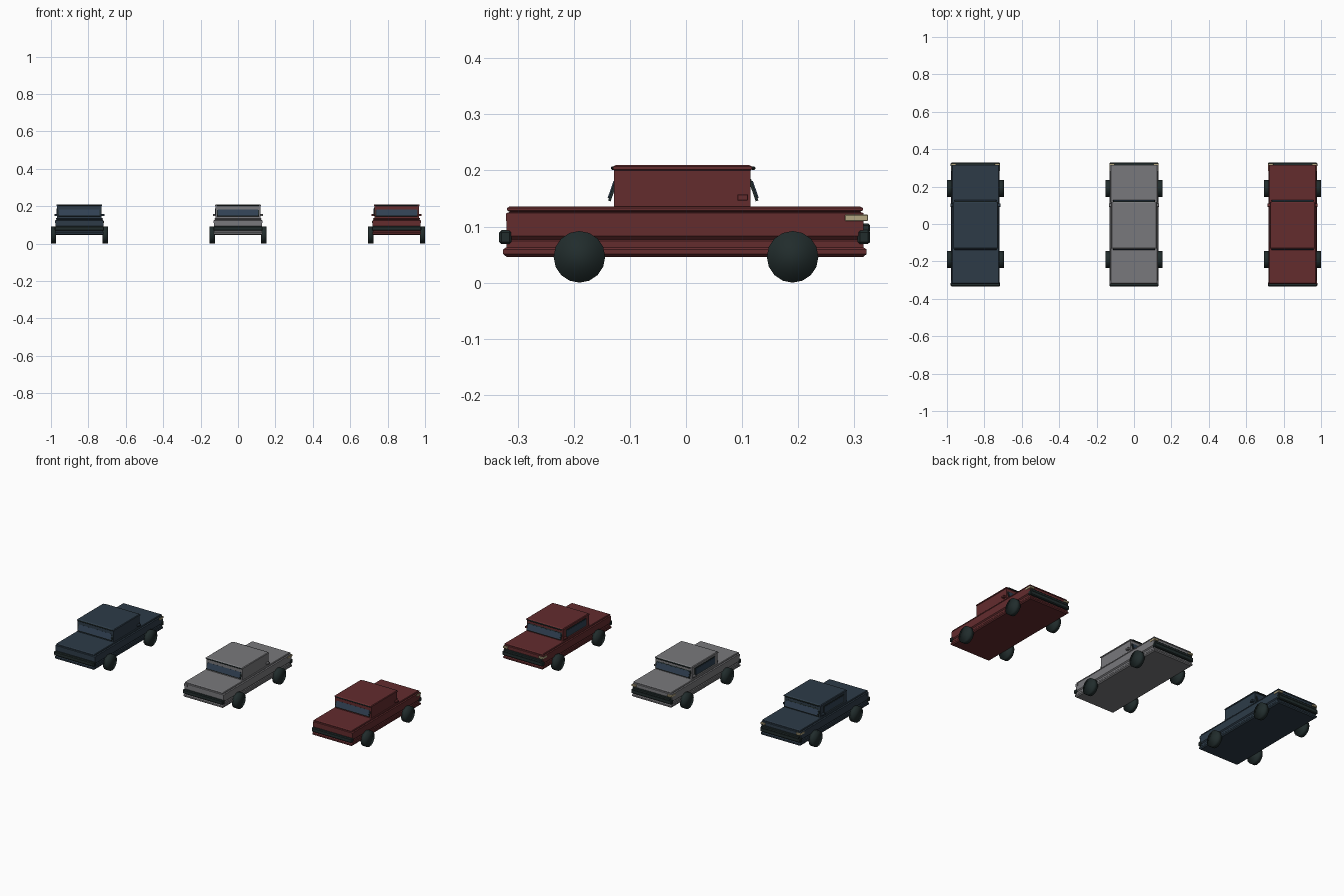
import bpy, bmesh
from mathutils import Matrix, Vector

cube = bpy.data.objects.get("Cube")
if cube:
    bpy.data.objects.remove(cube, do_unlink=True)


def material(name, rgb):
    m = bpy.data.materials.new(name)
    m.use_nodes = True
    m.diffuse_color = (*rgb, 1)
    m.node_tree.nodes["Principled BSDF"].inputs["Base Color"].default_value = (*rgb, 1)
    return m


BLUE = material("dark blue paint", (0.026, 0.044, 0.064))
GREY = material("grey paint", (0.19, 0.19, 0.2))
RED = material("dark red paint", (0.125, 0.025, 0.027))
BLACK = material("black rubber", (0.015, 0.025, 0.025))
GLASS = material("blue glass", (0.03, 0.052, 0.085))
LAMP = material("pale yellow lamp", (0.45, 0.38, 0.22))


def finish(bm, name, mat, x):
    bmesh.ops.recalc_face_normals(bm, faces=bm.faces)
    mesh = bpy.data.meshes.new(name)
    bm.to_mesh(mesh)
    bm.free()
    mesh.materials.append(mat)
    obj = bpy.data.objects.new(name, mesh)
    obj.location.x = x
    bpy.context.collection.objects.link(obj)
    return obj


def box(name, mat, x, centre, size, bevel=0, tilt=0):
    bm = bmesh.new()
    bmesh.ops.create_cube(bm, size=1)
    bmesh.ops.scale(bm, vec=size, verts=bm.verts)
    if bevel:
        bmesh.ops.bevel(bm, geom=bm.edges[:], offset=bevel, segments=1, affect='EDGES')
    bmesh.ops.transform(bm, verts=bm.verts,
                        matrix=Matrix.Translation(Vector(centre)) @ Matrix.Rotation(tilt, 4, 'X'))
    return finish(bm, name, mat, x)


def stack(name, mat, x, rings):
    """Stack of rectangles: height, half width, back y, front y."""
    bm = bmesh.new()
    loops = [[bm.verts.new(p) for p in ((-w, a, z), (w, a, z), (w, b, z), (-w, b, z))]
             for z, w, a, b in rings]
    for low, high in zip(loops, loops[1:]):
        for i in range(4):
            j = (i + 1) % 4
            bm.faces.new((low[i], low[j], high[j], high[i]))
    bm.faces.new(loops[0])
    bm.faces.new(loops[-1])
    return finish(bm, name, mat, x)


def wheel(name, x, centre):
    bm = bmesh.new()
    bmesh.ops.create_cone(bm, cap_ends=True, segments=16, radius1=0.046, radius2=0.046, depth=0.028)
    bmesh.ops.transform(bm, verts=bm.verts,
                        matrix=Matrix.Translation(Vector(centre)) @ Matrix.Rotation(1.5708, 4, 'Y'))
    for f in bm.faces:
        f.smooth = True
    finish(bm, name, BLACK, x)


def car(label, paint, x):
    # body with a groove along the sides and an overhanging top panel
    stack(label + "_body", paint, x, [
        (0.046, 0.124, -0.32, 0.316), (0.051, 0.13, -0.326, 0.322),
        (0.059, 0.13, -0.326, 0.322), (0.063, 0.127, -0.32, 0.316),
        (0.074, 0.127, -0.32, 0.316), (0.077, 0.123, -0.317, 0.313),
        (0.083, 0.129, -0.32, 0.316), (0.124, 0.129, -0.32, 0.316),
        (0.126, 0.122, -0.314, 0.31), (0.129, 0.126, -0.319, 0.315),
        (0.133, 0.126, -0.319, 0.315), (0.136, 0.123, -0.314, 0.31)])
    # cabin and roof
    stack(label + "_cabin", paint, x, [
        (0.13, 0.119, -0.128, 0.115), (0.2, 0.119, -0.128, 0.115),
        (0.202, 0.122, -0.13, 0.118), (0.207, 0.122, -0.13, 0.118),
        (0.21, 0.118, -0.124, 0.112)])

    for end, y, way in (("rear", -0.13, -1), ("front", 0.12, 1)):
        # sloping window plates with dark frames, and roof lips
        box(f"{label}_{end}_window_frame", BLACK, x, (0, y, 0.165), (0.226, 0.005, 0.041),
            tilt=0.33 * way)
        box(f"{label}_{end}_window_glass", GLASS, x, (0, y + 0.002 * way, 0.1655),
            (0.216, 0.005, 0.032), tilt=0.33 * way)
        box(f"{label}_{end}_roof_lip", BLACK, x, (0, y, 0.204), (0.225, 0.008, 0.006), 0.002)
        # bumper
        box(f"{label}_{end}_bumper", BLACK, x, (0, -0.322 if way < 0 else 0.317, 0.081),
            (0.264, 0.022, 0.025), 0.004)
        # wheels
        for side, s in (("right", -1), ("left", 1)):
            wheel(f"{label}_{end}_{side}_wheel", x, (0.138 * s, 0.19 * way, 0.046))
    box(label + "_grille", BLACK, x, (0, 0.318, 0.097), (0.25, 0.02, 0.016), 0.003)

    # lamps and mirrors
    for side, s in (("right", -1), ("left", 1)):
        box(f"{label}_{side}_headlamp", LAMP, x, (0.117 * s, 0.304, 0.1155), (0.028, 0.041, 0.011), 0.001)
        box(f"{label}_{side}_tail_lamp", paint, x, (0.12 * s, -0.312, 0.1165), (0.02, 0.018, 0.014))
        box(f"{label}_{side}_mirror", paint, x, (0.126 * s, 0.101, 0.152), (0.016, 0.019, 0.011), 0.001)

    # side window
    box(label + "_side_window_frame", BLACK, x, (-0.119, -0.007, 0.17), (0.004, 0.19, 0.046))
    box(label + "_side_window_glass", GLASS, x, (-0.12, -0.007, 0.17), (0.005, 0.178, 0.036))


car("blue_car", BLUE, -0.848)
car("grey_car", GREY, 0)
car("red_car", RED, 0.848)
